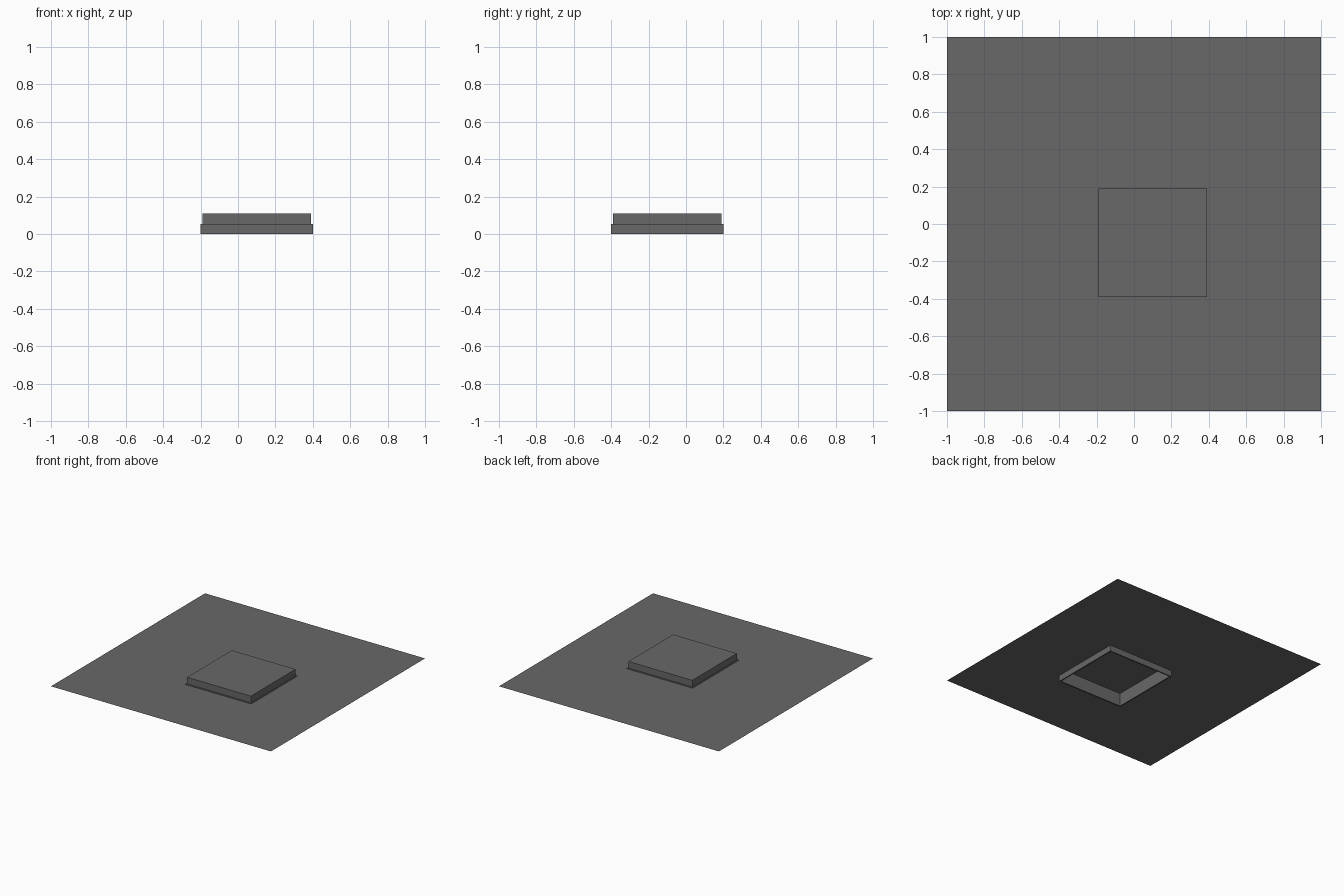
import bpy, bmesh

if "Cube" in bpy.data.objects:
    bpy.data.objects.remove(bpy.data.objects["Cube"])

CX, CY = 0.1, -0.1      # centre of the raised hatch
SHEET_Z, COLLAR_Z, TOP_Z = 0.05, 0.054, 0.108
OUTER, INNER = 0.30, 0.29

dark = bpy.data.materials.new("dark_grey")
dark.diffuse_color = (0.14, 0.14, 0.14, 1)
dark.use_nodes = True
dark.node_tree.nodes["Principled BSDF"].inputs["Base Color"].default_value = dark.diffuse_color


def ring(bm, cx, cy, half, z):
    return [bm.verts.new((cx + sx * half, cy + sy * half, z))
            for sx, sy in ((-1, -1), (1, -1), (1, 1), (-1, 1))]


def bridge(bm, a, b):
    for i in range(4):
        j = (i + 1) % 4
        bm.faces.new((a[i], a[j], b[j], b[i]))


def finish(bm, name):
    me = bpy.data.meshes.new(name)
    bm.to_mesh(me)
    bm.free()
    me.materials.append(dark)
    ob = bpy.data.objects.new(name, me)
    bpy.context.collection.objects.link(ob)


# thin sheet with a square opening
bm = bmesh.new()
bridge(bm, ring(bm, 0, 0, 1, SHEET_Z), ring(bm, CX, CY, OUTER, SHEET_Z))
finish(bm, "roof_sheet")

# collar: bottom rim, outer wall, narrow ledge standing just above the sheet
bm = bmesh.new()
rim = ring(bm, CX, CY, INNER, 0)
collar_low = ring(bm, CX, CY, OUTER, 0)
collar_top = ring(bm, CX, CY, OUTER, COLLAR_Z)
ledge = ring(bm, CX, CY, INNER, COLLAR_Z)
bridge(bm, rim, collar_low)
bridge(bm, collar_low, collar_top)
bridge(bm, collar_top, ledge)
finish(bm, "hatch_collar")

# hollow lid, open underneath
bm = bmesh.new()
low = ring(bm, CX, CY, INNER, 0)
top = ring(bm, CX, CY, INNER, TOP_Z)
bridge(bm, low, top)
bm.faces.new(top)
finish(bm, "hatch_lid")
